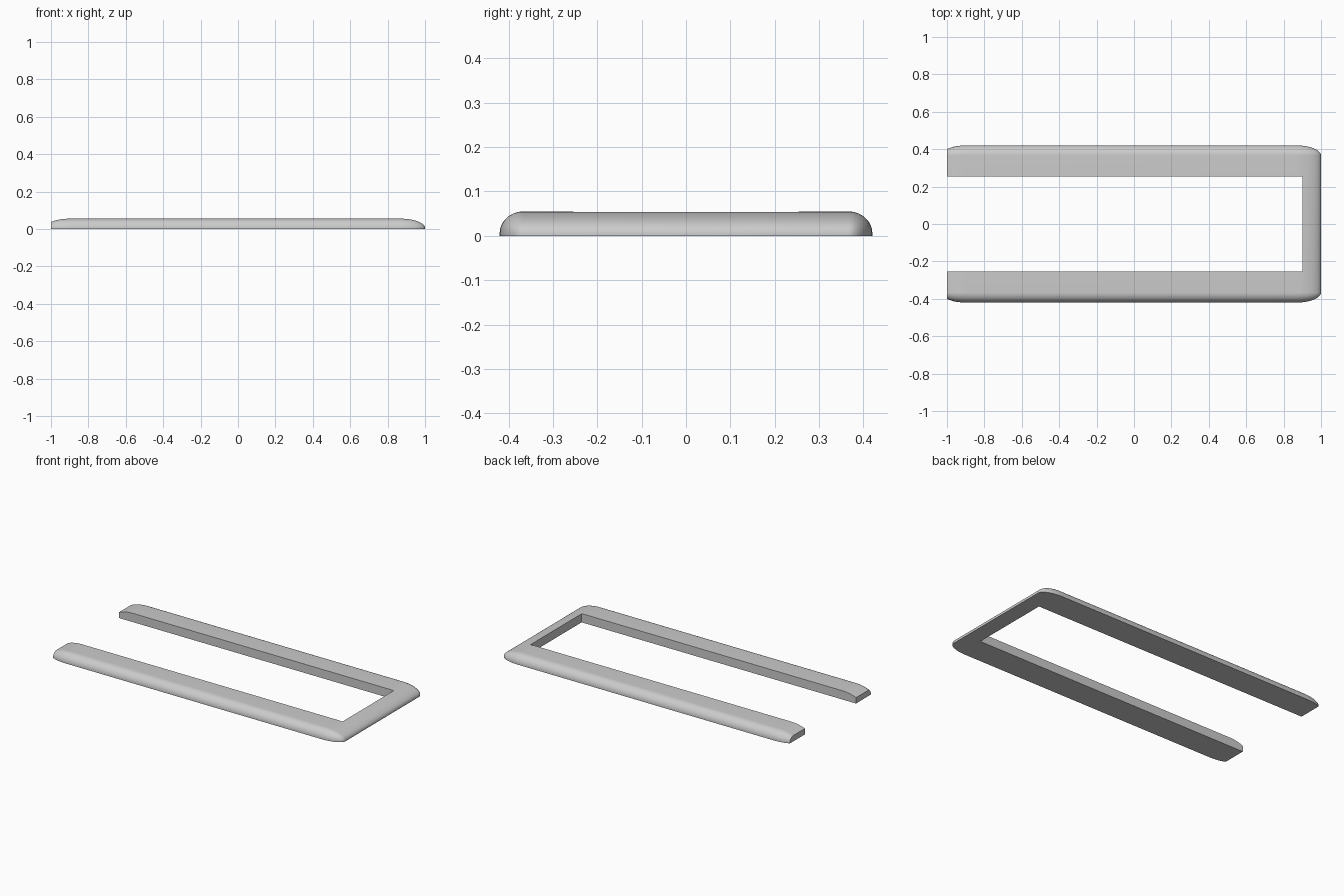
import bpy, bmesh
from math import sin, cos, pi, radians
from mathutils import Vector

old = bpy.data.objects.get("Cube")
if old:
    bpy.data.objects.remove(old, do_unlink=True)

X_BACK, X_FRONT, Y_MID = -0.9, 0.87, 0.366   # centres of the rounded corners
RADIUS = Vector((0.13, 0.054, 0.05))         # corner ellipsoid radii
Z_MID, STEPS = 0.005, 12
CUT_X, OPEN_X, OPEN_Y = -1.0, 0.9, 0.253

grey = bpy.data.materials.new("light grey")
grey.use_nodes = True
colour = (0.6, 0.6, 0.6, 1)
grey.diffuse_color = colour
grey.node_tree.nodes["Principled BSDF"].inputs["Base Color"].default_value = colour


def add_object(name, bm):
    bmesh.ops.recalc_face_normals(bm, faces=bm.faces[:])
    mesh = bpy.data.meshes.new(name)
    bm.to_mesh(mesh)
    bm.free()
    obj = bpy.data.objects.new(name, mesh)
    bpy.context.collection.objects.link(obj)
    return obj


# Rounded slab: stacked outlines with ellipsoid corners
def outline(bm, scale, z):
    verts = []
    for i, (cx, cy) in enumerate([(X_FRONT, Y_MID), (X_BACK, Y_MID),
                                  (X_BACK, -Y_MID), (X_FRONT, -Y_MID)]):
        for k in range(STEPS + 1):
            a = (i + k / STEPS) * pi / 2
            verts.append(bm.verts.new((cx + RADIUS.x * scale * cos(a),
                                       cy + RADIUS.y * scale * sin(a), z)))
    return verts


bm = bmesh.new()
rings = [outline(bm, 1, 0)]
for j in range(STEPS + 1):
    lat = j / STEPS * pi / 2
    rings.append(outline(bm, cos(lat), Z_MID + RADIUS.z * sin(lat)))
for low, high in zip(rings, rings[1:]):
    for i in range(len(low)):
        n = (i + 1) % len(low)
        bm.faces.new((low[i], low[n], high[n], high[i]))
bm.faces.new(rings[0][::-1])
bm.faces.new(rings[-1])
bmesh.ops.remove_doubles(bm, verts=bm.verts[:], dist=0.00001)

# Flat cut across the open end
cut = bmesh.ops.bisect_plane(bm, geom=bm.verts[:] + bm.edges[:] + bm.faces[:],
                             plane_co=(CUT_X, 0, 0), plane_no=(-1, 0, 0),
                             clear_outer=True)
edges = [e for e in cut["geom_cut"] if isinstance(e, bmesh.types.BMEdge)]
bmesh.ops.holes_fill(bm, edges=edges, sides=0)
frame = add_object("u_shaped_frame", bm)
frame.data.materials.append(grey)

# Rectangular opening between the two arms
bm = bmesh.new()
bmesh.ops.create_cube(bm, size=1)
length = OPEN_X - CUT_X + 0.5
bmesh.ops.scale(bm, vec=(length, 2 * OPEN_Y, 1), verts=bm.verts[:])
bmesh.ops.translate(bm, vec=(OPEN_X - length / 2, 0, 0), verts=bm.verts[:])
cutter = add_object("opening_cutter", bm)
cutter.hide_render = True

opening = frame.modifiers.new("opening", 'BOOLEAN')
opening.operation = 'DIFFERENCE'
opening.solver = 'EXACT'
opening.object = cutter

bpy.ops.object.select_all(action='DESELECT')
frame.select_set(True)
bpy.context.view_layer.objects.active = frame
bpy.ops.object.modifier_apply(modifier=opening.name)
bpy.data.objects.remove(cutter, do_unlink=True)
bpy.ops.object.shade_smooth_by_angle(angle=radians(30))
